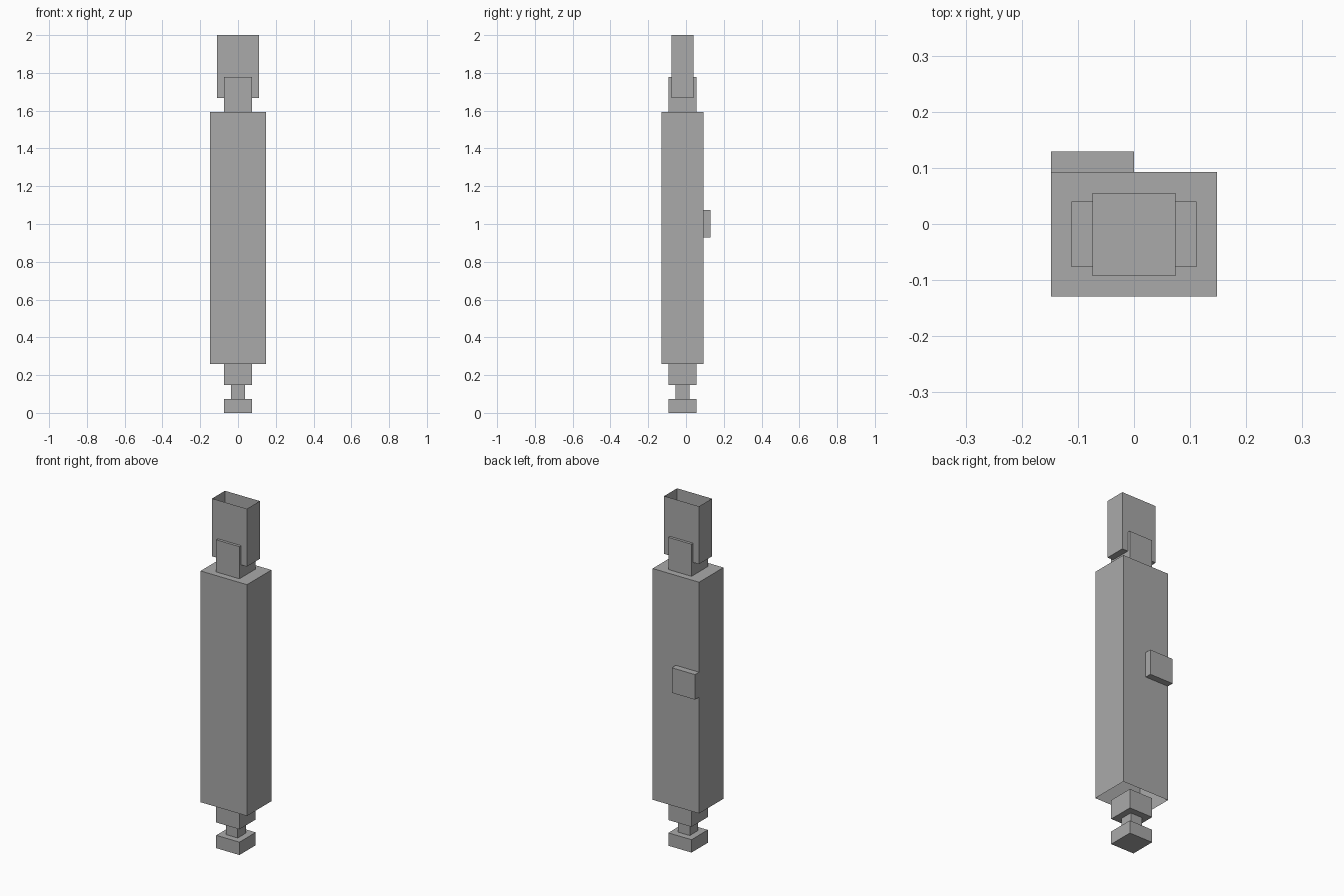
import bpy
import bmesh

cube = bpy.data.objects.get("Cube")
if cube:
    bpy.data.objects.remove(cube, do_unlink=True)

U = 2 / 54       # grid unit of the blocky design
CY = -U / 2      # depth axis shared by the stacked blocks

grey = bpy.data.materials.new("plain_grey")
grey.use_nodes = True
colour = (0.4, 0.4, 0.4, 1)
grey.diffuse_color = colour
grey.node_tree.nodes["Principled BSDF"].inputs["Base Color"].default_value = colour


def block(name, x, y, z, open_side=0):
    """Box from ranges; open_side 1 leaves off the top, -1 the bottom."""
    bm = bmesh.new()
    bmesh.ops.create_cube(bm, size=1)
    if open_side:
        gone = [f for f in bm.faces if f.normal.z * open_side > 0.9]
        bmesh.ops.delete(bm, geom=gone, context='FACES_ONLY')
    for v in bm.verts:
        for i, (lo, hi) in enumerate((x, y, z)):
            v.co[i] = lo if v.co[i] < 0 else hi
    mesh = bpy.data.meshes.new(name)
    bm.to_mesh(mesh)
    bm.free()
    mesh.materials.append(grey)
    obj = bpy.data.objects.new(name, mesh)
    bpy.context.collection.objects.link(obj)


def stacked(name, half_x, half_y, z0, z1, open_side=0):
    """Block centred on the shared axis, measured in grid units."""
    block(name, (-half_x * U, half_x * U),
          (CY - half_y * U, CY + half_y * U), (z0 * U, z1 * U), open_side)


# Foot, stem and collar below the body
stacked("foot", 2, 2, 0, 2)
stacked("stem", 1, 1, 2, 4)
stacked("lower_collar", 2, 2, 4, 7)

# Main shaft, a shell open underneath
stacked("body", 4, 3, 7, 43, open_side=-1)

# Upper collar runs up into the open-topped head
stacked("upper_collar", 2, 2, 43, 48)
stacked("head", 3, 1.58, 45, 54, open_side=1)

# Raised plate on the back, flush with one side
block("back_plate", (-4 * U, 0), (2.5 * U, 3.5 * U), (25.1 * U, 29 * U))
